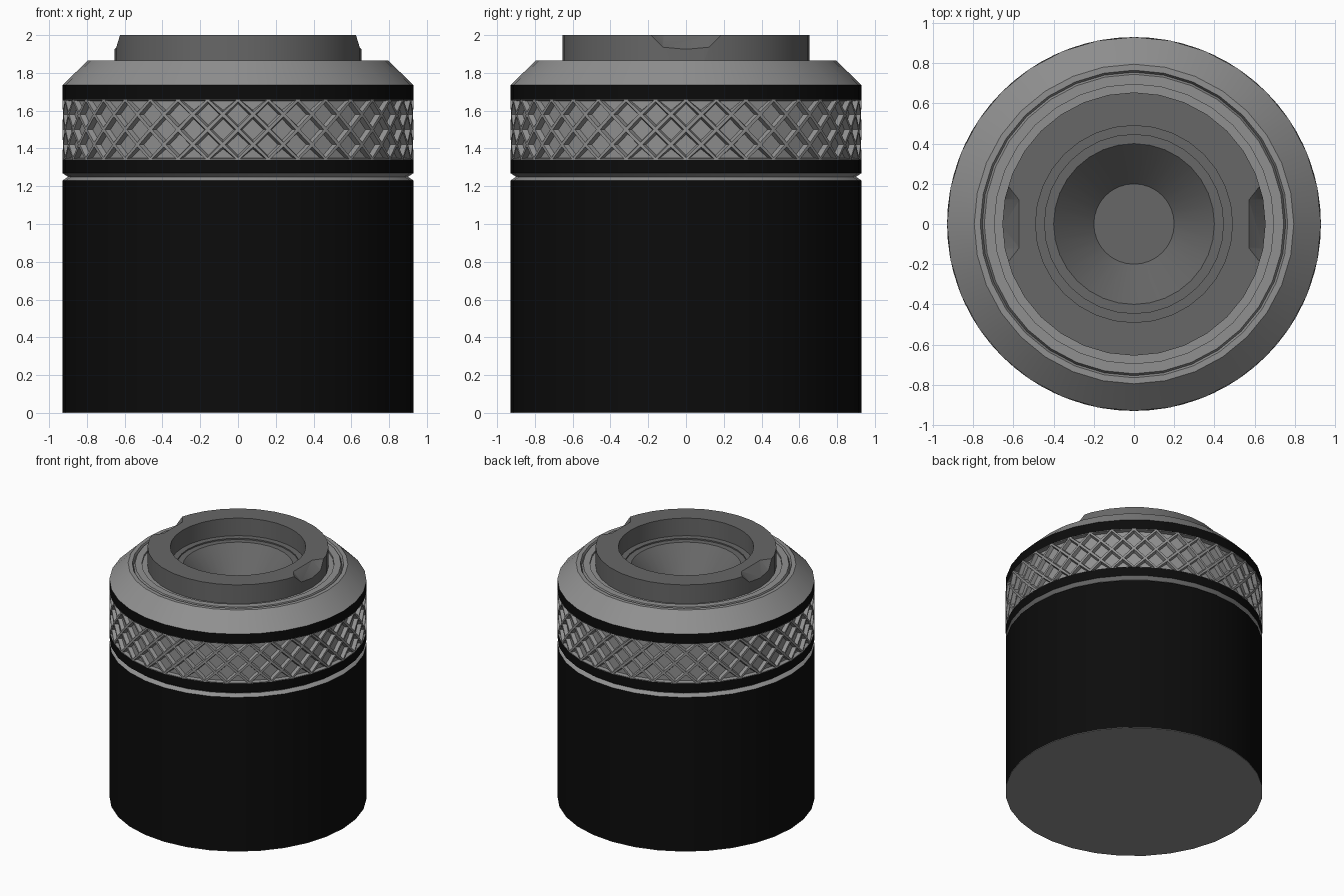
import bpy, bmesh, math

if "Cube" in bpy.data.objects:
    bpy.data.objects.remove(bpy.data.objects["Cube"])

SEG = 32


def material(name, v):
    m = bpy.data.materials.new(name)
    m.diffuse_color = (v, v, v, 1)
    m.use_nodes = True
    m.node_tree.nodes["Principled BSDF"].inputs["Base Color"].default_value = m.diffuse_color
    return m


LIGHT = material("light grey metal", 0.28)
DARK = material("dark grey metal", 0.135)
BLACK = material("black coating", 0.0035)


def finish(name, bm, mat, smooth=True):
    bmesh.ops.recalc_face_normals(bm, faces=bm.faces)
    me = bpy.data.meshes.new(name)
    bm.to_mesh(me)
    bm.free()
    me.materials.append(mat)
    ob = bpy.data.objects.new(name, me)
    bpy.context.collection.objects.link(ob)
    if smooth:
        smooth_by_angle(ob)
    return ob


def smooth_by_angle(ob):
    bpy.ops.object.select_all(action='DESELECT')
    ob.select_set(True)
    bpy.context.view_layer.objects.active = ob
    bpy.ops.object.shade_smooth_by_angle(angle=math.radians(30))


def lathe(name, profile, mat, smooth=True):
    """Revolve (radius, z) points; a radius of 0 becomes a flat cap edge."""
    bm = bmesh.new()
    rings = []
    for r, z in profile:
        rings.append([bm.verts.new((r * math.cos(2 * math.pi * i / SEG),
                                    r * math.sin(2 * math.pi * i / SEG), z))
                      for i in range(SEG)] if r else None)
    for a, b in zip(rings, rings[1:]):
        if a is None or b is None:
            bm.faces.new(a or b)
            continue
        for i in range(SEG):
            j = (i + 1) % SEG
            bm.faces.new((a[i], a[j], b[j], b[i]))
    return finish(name, bm, mat, smooth)


# Main barrel, base plate and the thin V groove above it
lathe("barrel", [(0.93, 0.004), (0.93, 1.23)], BLACK)
lathe("base_plate", [(0, 0), (0.93, 0), (0.93, 0.004)], LIGHT)
lathe("v_groove", [(0.93, 1.23), (0.90, 1.25), (0.93, 1.27)], LIGHT)

# Black bands either side of the knurling
for name, z0, z1 in (("lower_band", 1.27, 1.34), ("upper_band", 1.66, 1.735)):
    lathe(name, [(0.88, z0), (0.93, z0), (0.93, z1), (0.88, z1)], BLACK)

# Knurled grip: diamond lattice with sunken cells
N, ROWS, Z0, Z1 = 36, 4, 1.34, 1.66
bm = bmesh.new()
grid = []
for k in range(ROWS + 1):
    z = Z0 + (Z1 - Z0) * k / ROWS
    grid.append([bm.verts.new((0.93 * math.cos(2 * math.pi * (i + 0.5 * (k % 2)) / N),
                               0.93 * math.sin(2 * math.pi * (i + 0.5 * (k % 2)) / N), z))
                 for i in range(N)])
for k in range(ROWS + 1):
    for i in range(N):
        right = (i + 1) % N
        mid = i if k % 2 == 0 else right
        cell = [grid[k][i]]
        if k > 0:
            cell.append(grid[k - 1][mid])
        cell.append(grid[k][right])
        if k < ROWS:
            cell.append(grid[k + 1][mid])
        bm.faces.new(cell)
bmesh.ops.recalc_face_normals(bm, faces=bm.faces)
cells = list(bm.faces)
bmesh.ops.inset_individual(bm, faces=cells, thickness=0.012, depth=0)
bmesh.ops.inset_individual(bm, faces=cells, thickness=0.012, depth=-0.028)
finish("knurled_grip", bm, LIGHT, smooth=False)

# Chamfered collar with a fine ring groove on its top
lathe("collar", [(0.93, 1.735), (0.795, 1.865), (0.765, 1.865), (0.755, 1.845),
                 (0.745, 1.865), (0.695, 1.865), (0.695, 1.85), (0.64, 1.85)], LIGHT)

# Raised boss with stepped bore and conical bowl
boss = lathe("boss", [(0, 1.6), (0.655, 1.6), (0.655, 2.0), (0.49, 2.0), (0.49, 1.86),
                      (0.445, 1.86), (0.445, 1.85), (0.40, 1.85), (0.20, 1.65),
                      (0, 1.65)], DARK, smooth=False)

# Two sloped notches cut in the boss rim
for s in (1, -1):
    bm = bmesh.new()
    for t in (1, -1):
        for x, y, z in ((0.572, 0.12, 2.0), (0.572, 0.12, 2.1), (0.682, 0.26, 2.0),
                        (0.682, 0.26, 2.1), (0.716, 0.12, 1.87)):
            bm.verts.new((s * x, t * y, z))
    bmesh.ops.convex_hull(bm, input=bm.verts)
    cutter = finish("notch_cutter", bm, DARK, smooth=False)
    cutter.hide_render = True
    mod = boss.modifiers.new("notch", 'BOOLEAN')
    mod.operation = 'DIFFERENCE'
    mod.solver = 'EXACT'
    mod.object = cutter
    bpy.context.view_layer.objects.active = boss
    bpy.ops.object.modifier_apply(modifier=mod.name)
    bpy.data.objects.remove(cutter)
smooth_by_angle(boss)
